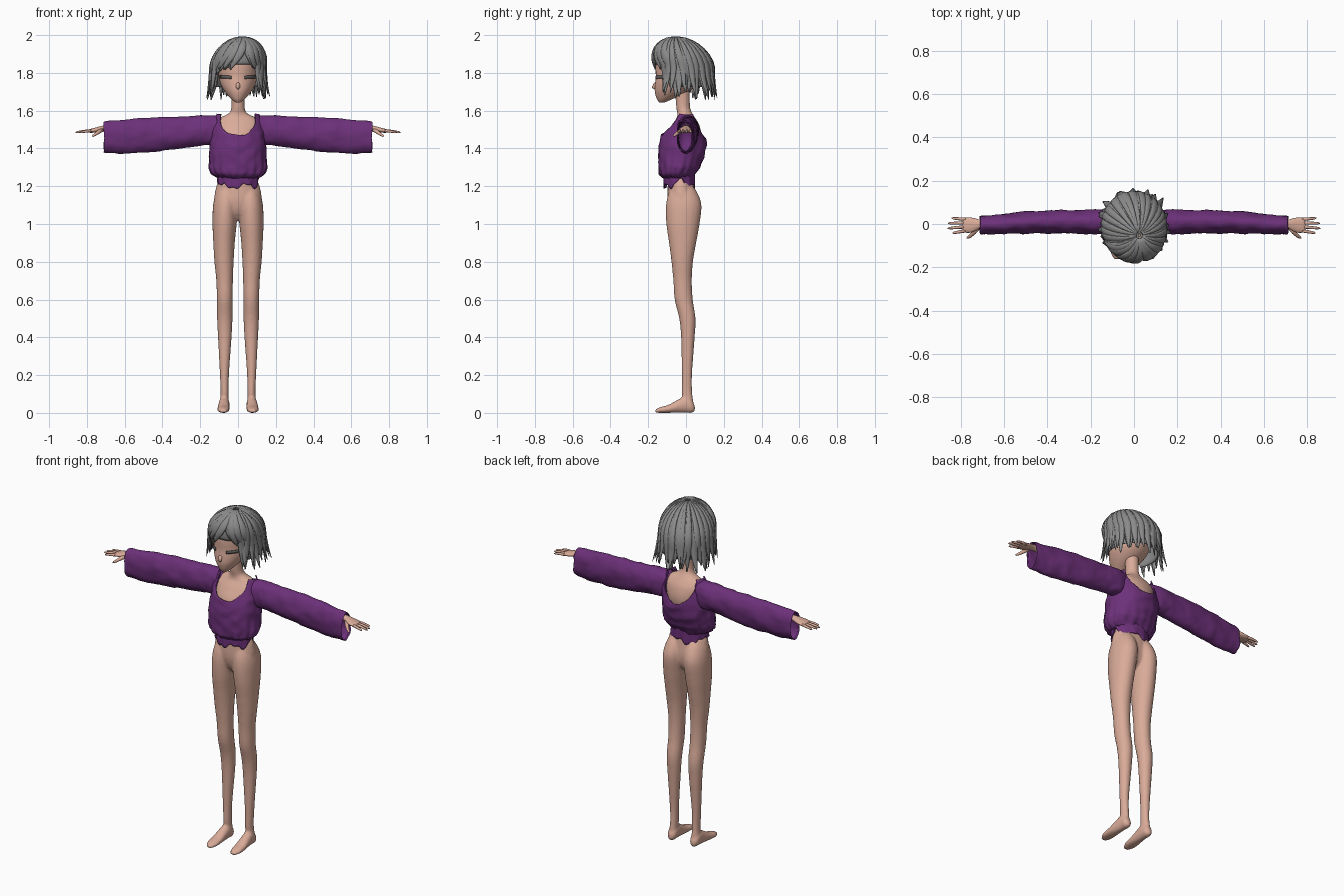
import bpy, bmesh, math, random
from mathutils import Vector, noise

if "Cube" in bpy.data.objects:
    bpy.data.objects.remove(bpy.data.objects["Cube"])
random.seed(4)
PI, TAU = math.pi, math.tau


def material(name, rgb):
    m = bpy.data.materials.new(name)
    m.use_nodes = True
    m.diffuse_color = (*rgb, 1)
    m.node_tree.nodes["Principled BSDF"].inputs["Base Color"].default_value = (*rgb, 1)
    return m


SKIN = material("warm skin", (0.70, 0.41, 0.32))
PURPLE = material("purple cloth", (0.15, 0.03, 0.19))
GREY = material("grey hair", (0.26, 0.26, 0.26))
DARK = material("dark lashes", (0.12, 0.12, 0.12))


def grid(bm, fn, nu, nt, cap=True):
    """Closed tube of nt rings with nu sides, shaped by fn(angle, t)."""
    rings = [[bm.verts.new(fn(TAU * i / nu, j / (nt - 1))) for i in range(nu)] for j in range(nt)]
    for a, b in zip(rings, rings[1:]):
        for i in range(nu):
            k = (i + 1) % nu
            bm.faces.new((a[i], a[k], b[k], b[i]))
    if cap:
        bm.faces.new(rings[0][::-1])
        bm.faces.new(rings[-1])


def finish(bm, name, mat):
    bmesh.ops.recalc_face_normals(bm, faces=bm.faces[:])
    me = bpy.data.meshes.new(name)
    bm.to_mesh(me)
    bm.free()
    for p in me.polygons:
        p.use_smooth = True
    me.materials.append(mat)
    ob = bpy.data.objects.new(name, me)
    bpy.context.collection.objects.link(ob)
    return ob


def spline(st, t):
    """Smooth interpolation through a list of stations."""
    f = t * (len(st) - 1)
    i = min(int(f), len(st) - 2)
    f -= i
    p = [st[max(0, min(len(st) - 1, i + d))] for d in (-1, 0, 1, 2)]
    return [b + 0.5 * f * (c - a + f * (2 * a - 5 * b + 4 * c - d + f * (3 * (b - c) + d - a)))
            for a, b, c, d in zip(*p)]


def at_height(st, z):
    for a, b in zip(st, st[1:]):
        if z <= b[0]:
            break
    f = max(0, min(1, (z - a[0]) / (b[0] - a[0])))
    return [p + (q - p) * f for p, q in zip(a, b)]


def loft(bm, st, axis="z", s=1, nu=24, steps=5, cap=True, crease=0.0):
    """Stations are (position on axis, centre 1, centre 2, radius 1, radius 2)."""
    def fn(a, t):
        p, c1, c2, r1, r2 = spline(st, t)
        u, v = c1 + r1 * math.cos(a), c2 + r2 * math.sin(a)
        co = Vector({"x": (p, u, v), "y": (u, p, v), "z": (u, v, p)}[axis])
        co += noise.noise_vector(co * 14) * crease + noise.noise_vector(co * 35) * crease * 0.5
        co.x *= s
        return co
    grid(bm, fn, nu, (len(st) - 1) * steps + 1, cap)


def tube(bm, pts, radii, out, flat=1.0, nu=8):
    """Tapered strand along pts; out(p) is the direction of its thin side."""
    pts = [Vector(p) for p in pts]
    n = len(pts)

    def fn(a, t):
        i = round(t * (n - 1))
        d = (pts[min(i + 1, n - 1)] - pts[max(i - 1, 0)]).normalized()
        side = d.cross(out(pts[i])).normalized()
        up = side.cross(d)
        return pts[i] + radii[i] * (side * math.cos(a) + up * math.sin(a) * flat)
    grid(bm, fn, nu, n)


# Body: trunk and neck, legs and feet fused into one smooth skin
body = bmesh.new()
loft(body, [(1.02, 0, -.015, .04, .035), (1.06, 0, -.017, .09, .065), (1.12, 0, -.022, .125, .076),
            (1.2, 0, -.027, .115, .07), (1.26, 0, -.03, .09, .066), (1.36, 0, -.02, .1, .08),
            (1.45, 0, -.015, .115, .098), (1.52, 0, -.003, .125, .075), (1.56, 0, 0, .1, .05),
            (1.585, 0, -.006, .05, .04), (1.62, 0, -.015, .035, .037), (1.72, 0, -.02, .037, .04)])
for s in (1, -1):
    loft(body, [(.03, .075, .015, .024, .028), (.1, .071, .006, .021, .028), (.2, .072, .005, .024, .027),
                (.4, .07, .01, .036, .036), (.5, .07, .007, .041, .043), (.6, .07, -.012, .042, .048),
                (.7, .071, -.018, .044, .049), (.8, .074, -.02, .051, .057), (.9, .074, -.018, .057, .072),
                (1.0, .071, -.016, .064, .088), (1.1, .066, -.012, .066, .094),
                (1.17, .06, -.016, .055, .074), (1.22, .055, -.02, .03, .04)], s=s)
    loft(body, [(.047, .073, .024, .012, .015), (.03, .073, .034, .025, .034), (0, .073, .045, .028, .045),
                (-.04, .075, .036, .03, .036), (-.09, .077, .022, .033, .022),
                (-.13, .078, .016, .031, .016), (-.162, .077, .01, .016, .01)], "y", s)
ob = finish(body, "body", SKIN)
mod = ob.modifiers.new("fuse", "REMESH")
mod.mode, mod.voxel_size, mod.use_smooth_shade = "VOXEL", 0.007, True
mod = ob.modifiers.new("soften", "SMOOTH")
mod.factor, mod.iterations = 0.5, 5

# Head with a small pointed nose
HEAD = [(1.642, 0, -.128, .01, .012), (1.662, 0, -.112, .036, .042), (1.70, 0, -.077, .069, .088),
        (1.74, 0, -.05, .092, .114), (1.78, 0, -.036, .101, .124), (1.85, 0, -.03, .105, .13),
        (1.92, 0, -.03, .085, .11), (1.96, 0, -.03, .04, .06)]
head = bmesh.new()
loft(head, HEAD, nu=36)
tube(head, [(0, -.145, 1.755), (0, -.164, 1.738), (0, -.172, 1.724), (0, -.158, 1.712)],
     [.006, .011, .011, .004], lambda p: Vector((0, -1, 0)), 0.9)
finish(head, "head", SKIN)

# Closed eyes: thin lash strips following the face
for s, side in ((1, "left"), (-1, "right")):
    bm = bmesh.new()
    rows = []
    for i in range(9):
        x = .034 + .058 * i / 8
        col = []
        for dz in (-.007, .009):
            z = 1.775 + dz + .004 * i / 8
            _, _, cy, rx, ry = at_height(HEAD, z)
            y = cy - ry * math.sqrt(max(0, 1 - (x / rx) ** 2)) - .005
            col.append(bm.verts.new((s * x, y, z)))
        rows.append(col)
    for a, b in zip(rows, rows[1:]):
        bm.faces.new((a[0], b[0], b[1], a[1]))
    ob = finish(bm, side + "_closed_eye", DARK)
    ob.modifiers.new("thickness", "SOLIDIFY").thickness = .004

# Hair: inner cap plus tapered locks that fall from an off-centre crown
CENTRE = Vector((0, -.012, 1.835))


def dome(a, phi, k=1.0, flare=0.0):
    q = max(0, phi - PI / 2)
    r = math.sin(min(phi, PI / 2)) * (1 + flare * q ** 1.5) * k
    h = .153 * math.cos(phi) * k if q == 0 else -.16 * q
    lean = math.cos(min(phi, PI / 2))
    return CENTRE + Vector((.025 * lean + .142 * r * math.cos(a), -.04 * lean + .155 * r * math.sin(a), h))


def cap_point(a, t):
    front = max(0, min(1, (-math.sin(a) - .5) * 5))
    return dome(a, .04 + t * (PI / 2 + .65 - .75 * front), .95)


bm = bmesh.new()
grid(bm, cap_point, 48, 16, cap=False)
ob = finish(bm, "hair_cap", GREY)
ob.modifiers.new("thickness", "SOLIDIFY").thickness = .006


def lock(bm, a, end, sweep, width, k, flare):
    n = 13
    ts = [i / (n - 1) for i in range(n)]
    pts = [dome(a + sweep * t * t, .1 + (end - .1) * t, k, flare) for t in ts]
    rad = [width * (.25 + .75 * min(1, t * 2)) * (1 if t < .65 else 1 - .85 * ((t - .65) / .35) ** 1.4)
           for t in ts]
    tube(bm, pts, rad, lambda p: p - CENTRE + Vector((0, 0, .02)), .42)


bm = bmesh.new()
for count, k, width in ((34, .985, .023), (27, 1.02, .019)):
    for i in range(count):
        a = -PI / 2 + TAU * (i + random.uniform(.3, .7)) / count
        off = (a + PI / 2 + PI) % TAU - PI
        if abs(off) < .85:
            # Fringe, parted to one side
            sweep = -.45 if off < .25 else .35
            end = PI / 2 + random.uniform(.02, .2) + .15 * max(0, -off)
            lock(bm, a, end, sweep, width * 1.25, k, 0)
        else:
            end = PI / 2 + random.uniform(.8, 1.12)
            lock(bm, a, end, random.uniform(-.15, .15), width, k, random.uniform(.03, .24))
finish(bm, "hair_locks", GREY)

# Loose blouse with scooped neck, front and back
BLOUSE = [(1.245, 0, -.04, .1, .078), (1.265, 0, -.046, .138, .092), (1.3, 0, -.035, .15, .108),
          (1.36, 0, -.025, .149, .12), (1.42, 0, -.018, .145, .125), (1.48, 0, -.012, .14, .11),
          (1.53, 0, -.003, .13, .083), (1.58, 0, 0, .112, .058)]


def blouse_point(a, t):
    scoop = max(0, (abs(math.sin(a)) - .62) / .38) ** .6
    rim = 1.58 - (.112 if math.sin(a) < 0 else .135) * scoop
    z = 1.245 + (rim - 1.245) * t
    _, _, cy, rx, ry = at_height(BLOUSE, z)
    gather = 1 + .035 * math.sin(a * 17) * (1 - t) ** 3
    co = Vector((rx * gather * math.cos(a), cy + ry * gather * math.sin(a), z))
    return co + noise.noise_vector(co * 20) * .006


def hem_point(a, t):
    # Ragged flared hem with a notch at each side
    low = 1.2 + .012 * math.sin(a * 5 + 1) + .006 * math.sin(a * 13) + .03 * abs(math.cos(a)) ** 12
    z = 1.27 + (low - 1.27) * t
    r = 1 + .03 * math.sin(a * 11) * t
    return Vector((.107 * r * math.cos(a), -.035 + .08 * r * math.sin(a), z))


for name, fn, nt in (("blouse", blouse_point, 30), ("blouse_hem", hem_point, 8)):
    bm = bmesh.new()
    grid(bm, fn, 96, nt, cap=False)
    ob = finish(bm, name, PURPLE)
    mod = ob.modifiers.new("thickness", "SOLIDIFY")
    mod.thickness, mod.offset = .006, 0

# Wide sleeves with a turned-in cuff, forearms, hands and fingers
for s, side in ((1, "left"), (-1, "right")):
    bm = bmesh.new()
    loft(bm, [(.09, .005, 1.51, .048, .06), (.13, .01, 1.497, .056, .08), (.2, .01, 1.493, .056, .08),
              (.32, .011, 1.482, .053, .086), (.45, .008, 1.473, .051, .09), (.58, .002, 1.465, .047, .089),
              (.7, -.006, 1.46, .044, .083), (.704, -.006, 1.46, .04, .079), (.69, -.006, 1.46, .037, .076),
              (.6, 0, 1.467, .038, .078)], "x", s, 40, 8, crease=.006)
    finish(bm, side + "_sleeve", PURPLE)

    bm = bmesh.new()
    loft(bm, [(.5, 0, 1.5, .024, .024), (.62, 0, 1.506, .021, .02), (.7, 0, 1.507, .019, .016),
              (.73, -.003, 1.502, .028, .015), (.755, -.005, 1.497, .035, .013),
              (.782, -.005, 1.493, .034, .01), (.792, -.005, 1.491, .024, .005)], "x", s)
    fingers = [((.775, -.031), (.838, -.042)), ((.78, -.013), (.86, -.02)),
               ((.78, .005), (.858, .003)), ((.772, .021), (.842, .027))]
    for (x0, y0), (x1, y1) in fingers:
        pts = [(s * (x0 + (x1 - x0) * t), y0 + (y1 - y0) * t, 1.493 - .009 * t * t)
               for t in (0, .3, .6, .88, 1)]
        tube(bm, pts, [.008, .0075, .0068, .0055, .002], lambda p: Vector((0, 0, 1)))
    tube(bm, [(s * .722, -.018, 1.497), (s * .738, -.038, 1.487), (s * .754, -.054, 1.475),
              (s * .767, -.063, 1.467), (s * .772, -.066, 1.465)],
         [.012, .0105, .008, .006, .002], lambda p: Vector((0, 0, 1)))
    finish(bm, side + "_hand", SKIN)
